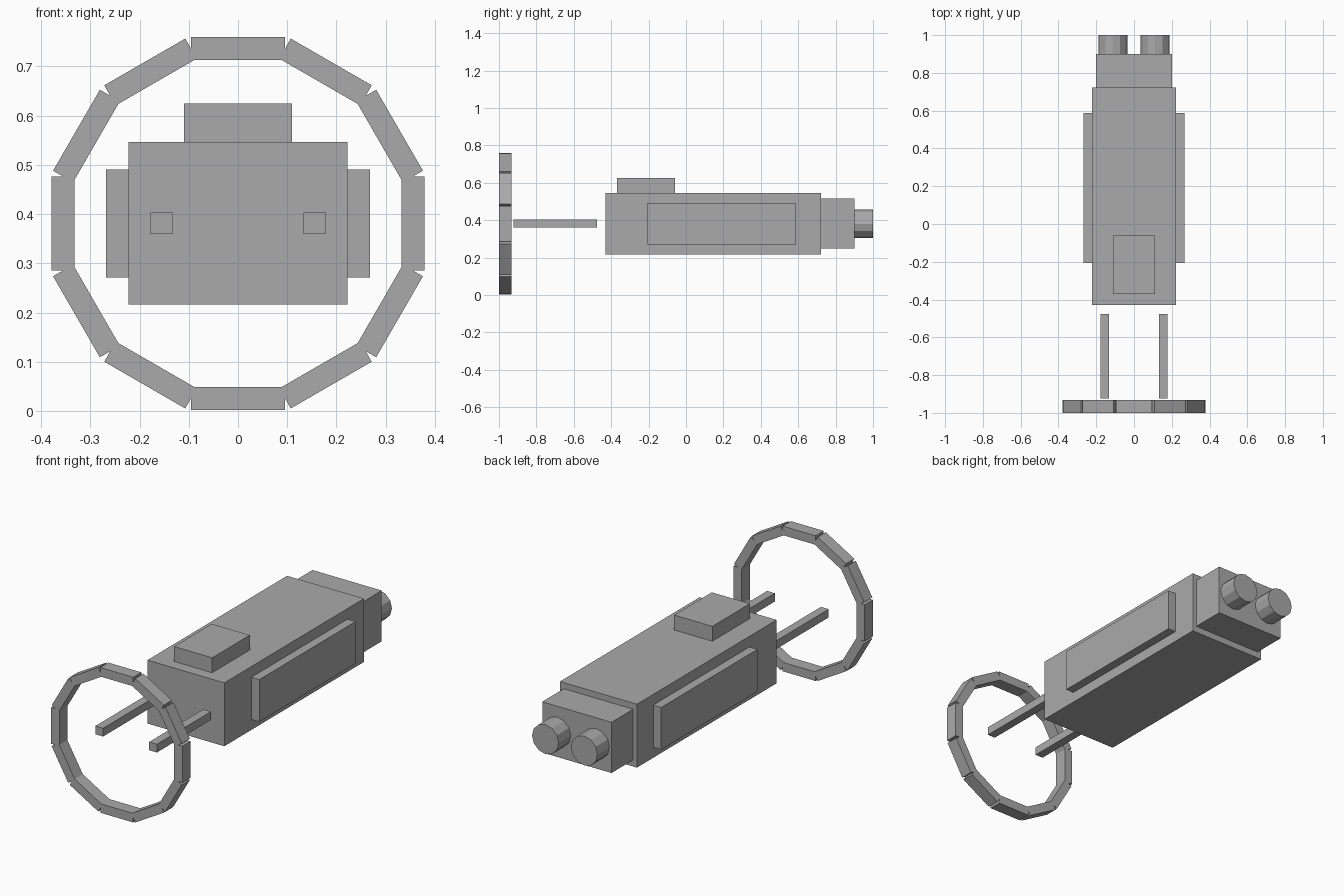
import bpy
import math
from mathutils import Matrix

default = bpy.data.objects.get("Cube")
if default:
    bpy.data.objects.remove(default, do_unlink=True)

grey = bpy.data.materials.new("plain_grey")
grey.use_nodes = True
GREY = (0.4, 0.4, 0.4, 1)
grey.diffuse_color = GREY
grey.node_tree.nodes["Principled BSDF"].inputs["Base Color"].default_value = GREY

MID_Z = 0.381


def finish(name):
    obj = bpy.context.object
    obj.name = name
    obj.data.materials.append(grey)
    return obj


def box(name, x, y, z):
    """Box spanning the given (low, high) ranges."""
    spans = (x, y, z)
    bpy.ops.mesh.primitive_cube_add(size=1, location=[(a + b) / 2 for a, b in spans])
    obj = finish(name)
    obj.data.transform(Matrix.Diagonal([b - a for a, b in spans] + [1]))
    return obj


# Main housing, top block and rear block
box("body", (-0.222, 0.222), (-0.43, 0.722), (0.216, 0.547))
box("top_block", (-0.11, 0.11), (-0.37, -0.06), (0.547, 0.625))
box("rear_block", (-0.2, 0.2), (0.722, 0.9), (0.25, 0.515))

# Paired side panels, front rods and rear nozzles
for side, s in (("left", 1), ("right", -1)):
    box(side + "_side_panel", sorted((s * 0.222, s * 0.268)), (-0.207, 0.587), (0.271, 0.491))
    box(side + "_front_rod", sorted((s * 0.133, s * 0.178)), (-0.923, -0.477), (0.36, 0.403))
    bpy.ops.mesh.primitive_cylinder_add(vertices=12, radius=0.077, depth=0.1,
                                        location=(s * 0.112, 0.95, MID_Z),
                                        rotation=(math.pi / 2, 0, 0))
    finish(side + "_rear_nozzle")

# Front ring made of separate straight segments
SEGMENTS = 12
for i in range(SEGMENTS):
    angle = i * math.tau / SEGMENTS
    seg = box(f"ring_segment_{i + 1}", (-0.095, 0.095), (-1, -0.933), (-0.0235, 0.0235))
    seg.location.x = 0.3555 * math.sin(angle)
    seg.location.z = MID_Z + 0.3555 * math.cos(angle)
    seg.rotation_euler.y = angle
